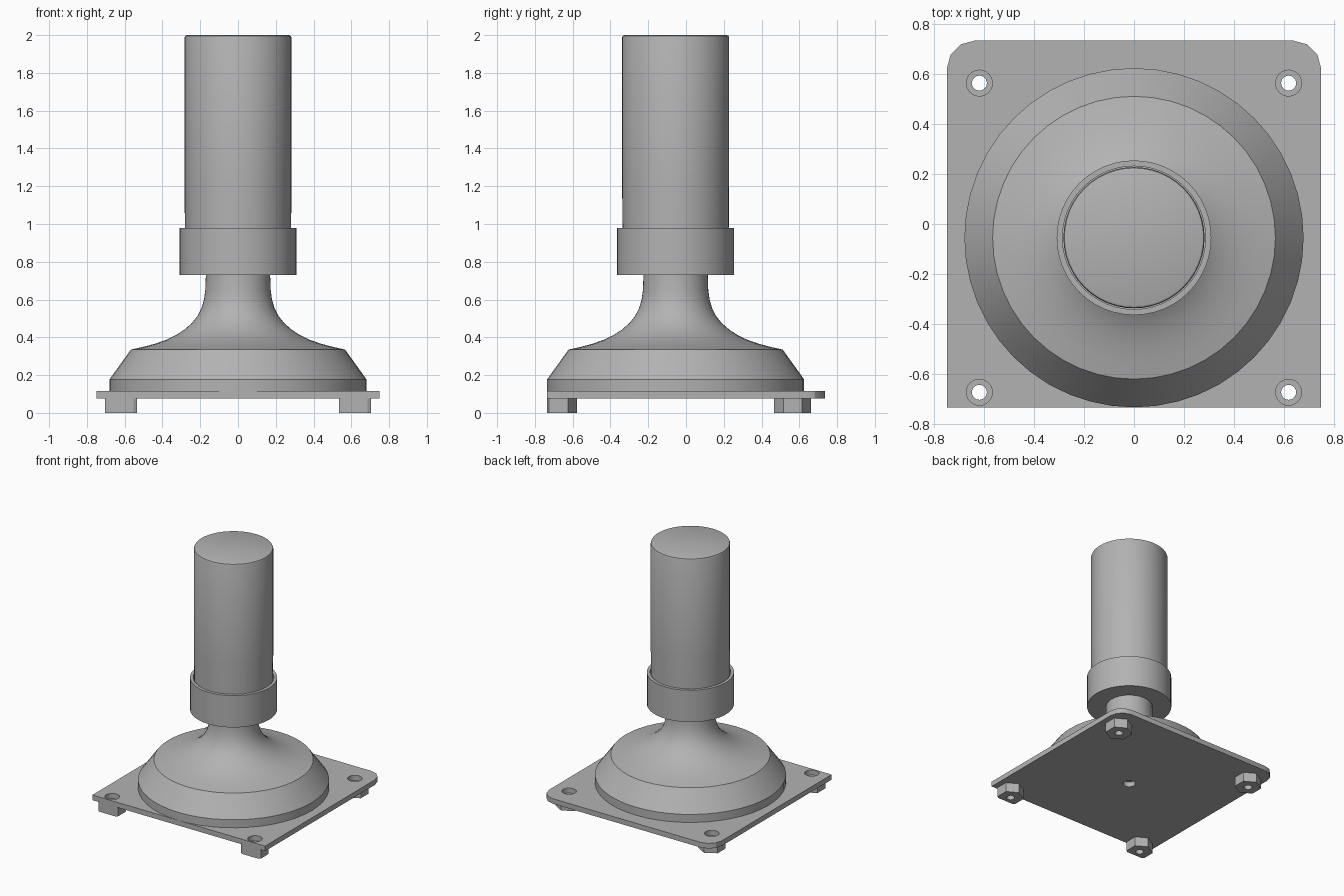
import bpy, bmesh, math

if "Cube" in bpy.data.objects:
    bpy.data.objects.remove(bpy.data.objects["Cube"])

AXIS_Y = -0.055          # turned parts share this off-centre axis
FRONT = -0.735           # front edge of the plate
HOLE_X, HOLE_DY = 0.62, 0.62

grey = bpy.data.materials.new("mid grey")
grey.diffuse_color = (0.45, 0.45, 0.45, 1)
grey.use_nodes = True
grey.node_tree.nodes["Principled BSDF"].inputs["Base Color"].default_value = grey.diffuse_color


def circle(cx, cy, r, n=24, start=0.0):
    return [(cx + r * math.cos(start + 2 * math.pi * i / n),
             cy + r * math.sin(start + 2 * math.pi * i / n)) for i in range(n)]


def finish(ob, angle=30):
    ob.data.materials.clear()
    ob.data.materials.append(grey)
    bpy.ops.object.select_all(action='DESELECT')
    ob.select_set(True)
    bpy.context.view_layer.objects.active = ob
    bpy.ops.object.shade_smooth_by_angle(angle=math.radians(angle))


def slab(name, loops, z0, z1):
    """Flat part from an outline plus hole outlines, extruded from z0 to z1."""
    cu = bpy.data.curves.new(name, 'CURVE')
    cu.dimensions = '2D'
    cu.fill_mode = 'BOTH'
    cu.extrude = (z1 - z0) / 2
    for loop in loops:
        sp = cu.splines.new('POLY')
        sp.points.add(len(loop) - 1)
        for p, (x, y) in zip(sp.points, loop):
            p.co = (x, y, 0, 1)
        sp.use_cyclic_u = True
    ob = bpy.data.objects.new(name, cu)
    bpy.context.collection.objects.link(ob)
    ob.location.z = (z0 + z1) / 2
    bpy.ops.object.select_all(action='DESELECT')
    ob.select_set(True)
    bpy.context.view_layer.objects.active = ob
    bpy.ops.object.convert(target='MESH')
    ob = bpy.context.view_layer.objects.active
    bm = bmesh.new()
    bm.from_mesh(ob.data)
    bmesh.ops.remove_doubles(bm, verts=bm.verts, dist=1e-5)
    bmesh.ops.recalc_face_normals(bm, faces=bm.faces)
    bm.to_mesh(ob.data)
    bm.free()
    finish(ob)


def lathe(name, profile, n=48):
    """Solid turned about the off-centre axis; profile of (radius, z)."""
    bm = bmesh.new()
    rings = [[bm.verts.new((x, y, z)) for x, y in circle(0, AXIS_Y, r, n)]
             for r, z in profile]
    for a, b in zip(rings, rings[1:]):
        for i in range(n):
            j = (i + 1) % n
            bm.faces.new((a[i], a[j], b[j], b[i]))
    bm.faces.new(rings[0][::-1])
    bm.faces.new(rings[-1])
    bmesh.ops.recalc_face_normals(bm, faces=bm.faces)
    me = bpy.data.meshes.new(name)
    bm.to_mesh(me)
    bm.free()
    ob = bpy.data.objects.new(name, me)
    bpy.context.collection.objects.link(ob)
    finish(ob, 25)


# Mounting plate: square front corners, rounded back corners, five holes
R = 0.11
outline = [(-0.75, FRONT), (0.75, FRONT)]
for sx, a0 in ((1, 0), (-1, 90)):
    for k in range(4):
        a = math.radians(a0 + 30 * k)
        outline.append((sx * (0.75 - R) + R * math.cos(a), 0.735 - R + R * math.sin(a)))
spots = [(sx * HOLE_X, AXIS_Y + sy * HOLE_DY) for sx in (-1, 1) for sy in (-1, 1)]
holes = [circle(x, y, 0.052) for x, y in spots] + [circle(0, AXIS_Y, 0.045)]
slab("mounting_plate", [outline] + holes, 0.075, 0.115)

# Hexagonal feet; the front pair is trimmed flush with the plate edge
for i, (x, y) in enumerate(spots):
    hexagon = circle(x, y, 0.098, 6, math.pi / 2)
    trimmed = []
    for p, q in zip(hexagon, hexagon[1:] + hexagon[:1]):
        if p[1] >= FRONT:
            trimmed.append(p)
        if (p[1] < FRONT) != (q[1] < FRONT):
            t = (FRONT - p[1]) / (q[1] - p[1])
            trimmed.append((p[0] + t * (q[0] - p[0]), FRONT))
    slab(f"hex_foot_{i + 1}", [trimmed, circle(x, y, 0.03)], 0.0, 0.075)

# Flared base with rim, sloped shoulder and concave neck
lathe("flared_base", [
    (0.68, 0.115), (0.68, 0.178), (0.567, 0.335), (0.50, 0.35), (0.44, 0.366),
    (0.38, 0.387), (0.33, 0.411), (0.285, 0.44), (0.245, 0.475), (0.215, 0.512),
    (0.193, 0.555), (0.18, 0.60), (0.173, 0.65), (0.17, 0.735)])

# Collar cup with a thin gap around the handle
lathe("collar", [(0.31, 0.73), (0.31, 0.98), (0.287, 0.98), (0.287, 0.95)])

# Handle with a softened top edge
lathe("handle", [(0.281, 0.94), (0.283, 1.2), (0.283, 1.988), (0.2795, 1.9965), (0.271, 2.0)])
